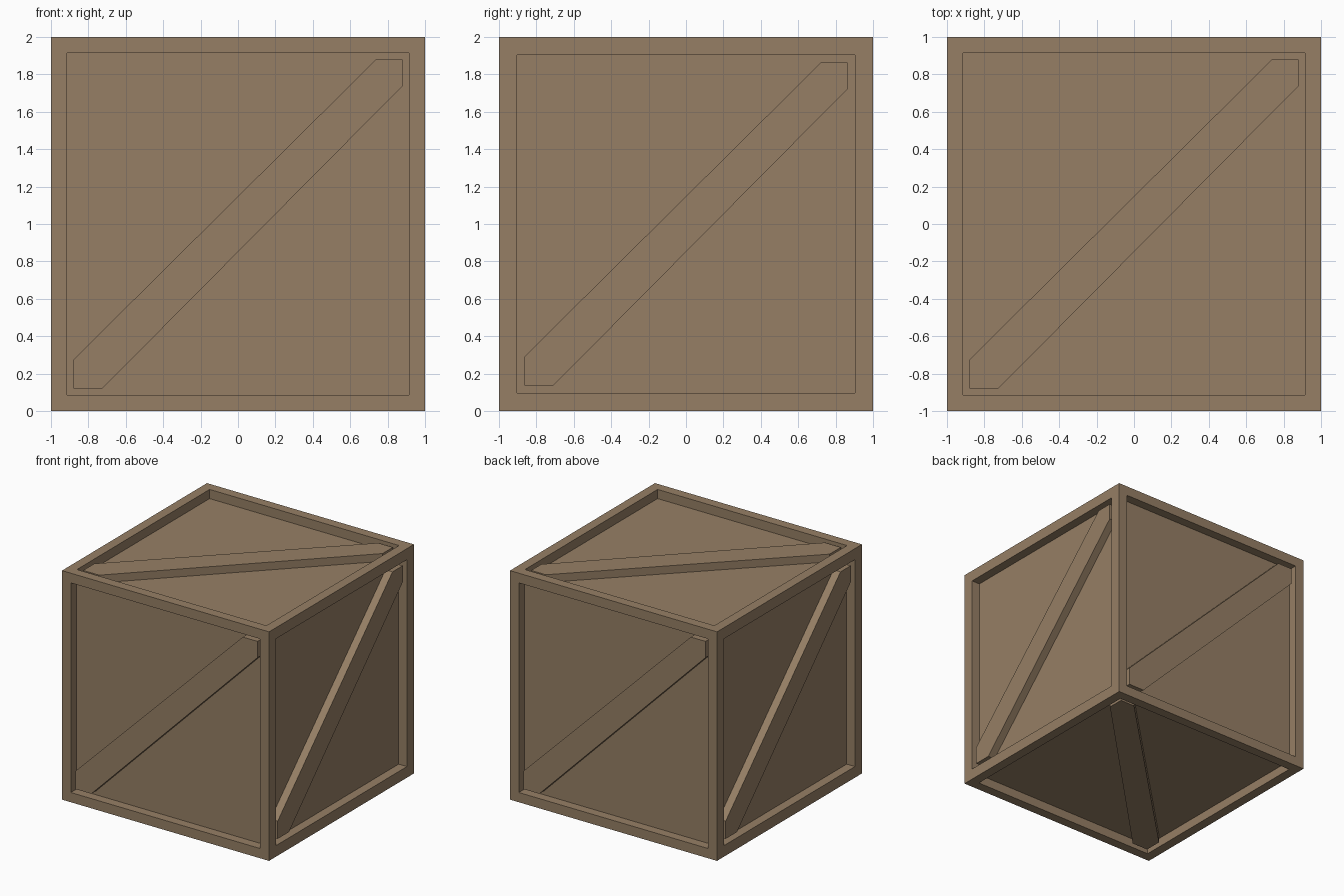
import bpy, bmesh
from mathutils import Vector

if "Cube" in bpy.data.objects:
    bpy.data.objects.remove(bpy.data.objects["Cube"])

wood = bpy.data.materials.new("brown_wood")
wood.diffuse_color = (0.305, 0.212, 0.130, 1)
wood.use_nodes = True
wood.node_tree.nodes["Principled BSDF"].inputs["Base Color"].default_value = wood.diffuse_color

DEPTH = 0.08     # how far the panels sit behind the frame
SETBACK = 0.012  # brace face just behind the frame face


def finish(bm, name):
    bmesh.ops.recalc_face_normals(bm, faces=bm.faces)
    mesh = bpy.data.meshes.new(name)
    bm.to_mesh(mesh)
    bm.free()
    mesh.materials.append(wood)
    obj = bpy.data.objects.new(name, mesh)
    bpy.context.collection.objects.link(obj)


# Crate body: cube with every side inset and pushed in
bm = bmesh.new()
bmesh.ops.create_cube(bm, size=2)
bmesh.ops.translate(bm, verts=bm.verts, vec=(0, 0, 1))
bm.normal_update()
for face in list(bm.faces):
    n = face.normal.copy()
    border = 0.137 if abs(n.x) > 0.5 else 0.12
    bmesh.ops.inset_individual(bm, faces=[face], thickness=border)
    panel = bmesh.ops.extrude_discrete_faces(bm, faces=[face])["faces"][0]
    bmesh.ops.translate(bm, verts=panel.verts, vec=-n * DEPTH)
finish(bm, "crate_frame_and_panels")


# Diagonal brace: six-sided bar running corner to corner of an opening
def brace(name, u, v, n, half):
    u, v, n = Vector(u), Vector(v), Vector(n)
    a, b = half - 0.155, half - 0.142  # slight taper to the upper end
    outline = [(-half, -a), (-half, -half), (-a, -half),
               (half, b), (half, half), (b, half)]
    bm = bmesh.new()
    centre = Vector((0, 0, 1))
    verts = [bm.verts.new(centre + u * p + v * q + n * (1 - SETBACK))
             for p, q in outline]
    face = bm.faces.new(verts)
    new = bmesh.ops.extrude_face_region(bm, geom=[face])["geom"]
    bmesh.ops.translate(bm, verts=[g for g in new if isinstance(g, bmesh.types.BMVert)],
                        vec=-n * (DEPTH - SETBACK + 0.01))
    finish(bm, name)


X, Y, Z = (1, 0, 0), (0, 1, 0), (0, 0, 1)
brace("front_brace", X, Z, (0, -1, 0), 0.88)
brace("back_brace", (-1, 0, 0), Z, Y, 0.88)
brace("right_brace", Y, Z, X, 0.863)
brace("left_brace", (0, -1, 0), Z, (-1, 0, 0), 0.863)
brace("top_brace", X, Y, Z, 0.88)
brace("bottom_brace", X, Y, (0, 0, -1), 0.88)
